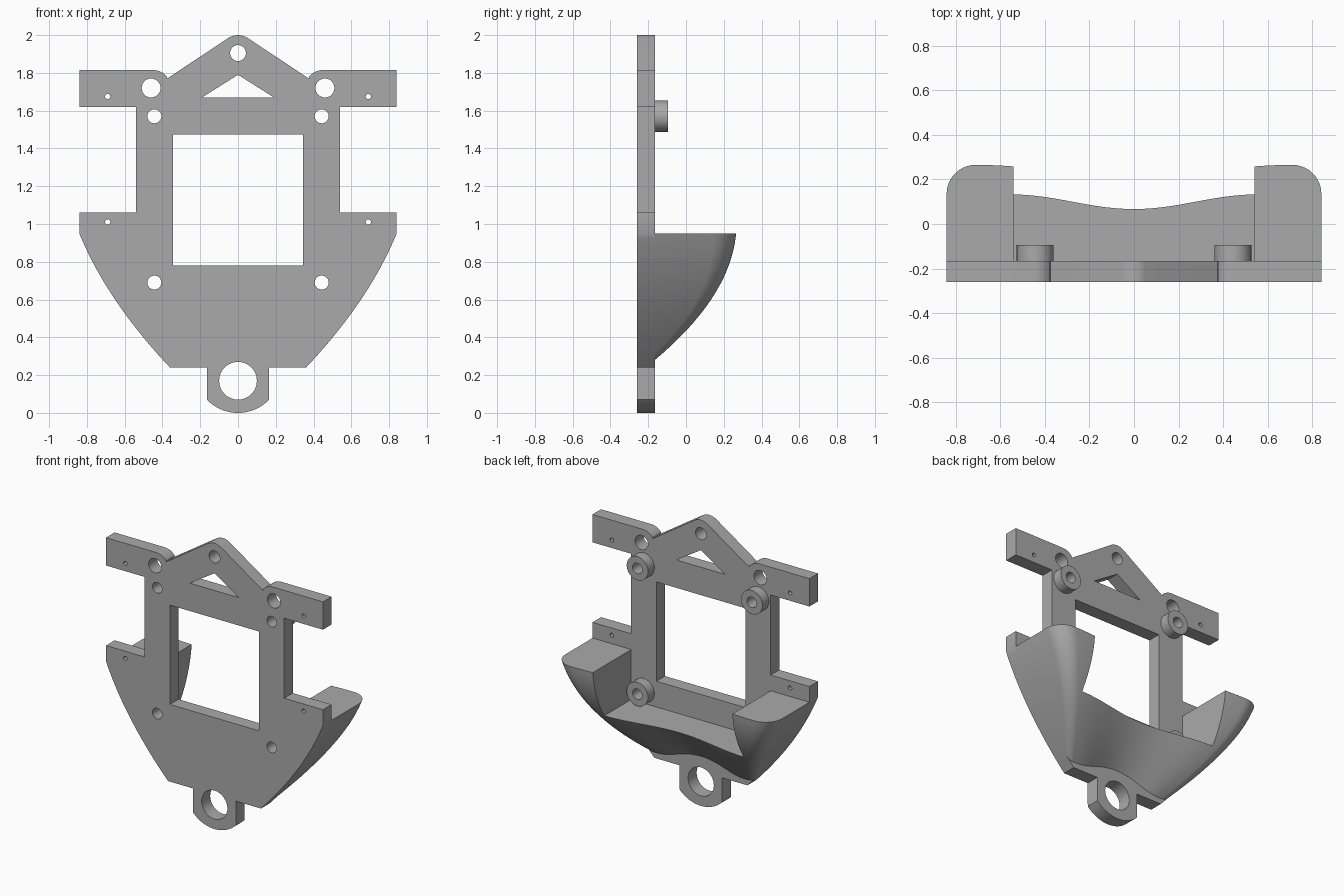
import bpy, bmesh
from math import sin, cos, pi, radians

cube = bpy.data.objects.get("Cube")
if cube:
    bpy.data.objects.remove(cube, do_unlink=True)

grey = bpy.data.materials.new("plain grey")
grey.use_nodes = True
grey.diffuse_color = (0.4, 0.4, 0.4, 1)
grey.node_tree.nodes["Principled BSDF"].inputs["Base Color"].default_value = (0.4, 0.4, 0.4, 1)

FRONT, BACK = -0.26, -0.165     # plate faces
RIM, FLOOR, FOOT = 0.95, 0.6, 0.27   # heights of the bowl
POCKET = 0.54                   # half width of the open middle


def finish(name, mesh):
    """Clean a mesh, give it the material and smooth its round faces."""
    bm = bmesh.new()
    bm.from_mesh(mesh)
    bmesh.ops.remove_doubles(bm, verts=bm.verts, dist=0.0001)
    bmesh.ops.recalc_face_normals(bm, faces=bm.faces)
    bm.to_mesh(mesh)
    bm.free()
    mesh.materials.clear()
    mesh.materials.append(grey)
    obj = bpy.data.objects.new(name, mesh)
    bpy.context.collection.objects.link(obj)
    bpy.ops.object.select_all(action='DESELECT')
    obj.select_set(True)
    bpy.context.view_layer.objects.active = obj
    bpy.ops.object.shade_smooth_by_angle(angle=radians(30))
    return obj


def arc(x, z, r, start=0, end=360, n=32):
    return [(x + r * cos(radians(start + (end - start) * i / n)),
             z + r * sin(radians(start + (end - start) * i / n))) for i in range(n + 1)]


def circle(x, z, r):
    return arc(x, z, r)[:-1]


def prism(name, loops, y0, y1):
    """Extrude x-z loops (outline first, then holes) from y0 to y1."""
    curve = bpy.data.curves.new(name, 'CURVE')
    curve.dimensions = '2D'
    curve.fill_mode = 'BOTH'
    curve.extrude = (y1 - y0) / 2
    for loop in loops:
        spline = curve.splines.new('POLY')
        spline.points.add(len(loop) - 1)
        for point, (x, z) in zip(spline.points, loop):
            point.co = (x, z, 0, 1)
        spline.use_cyclic_u = True
    temp = bpy.data.objects.new(name + " curve", curve)
    bpy.context.collection.objects.link(temp)
    bpy.context.view_layer.update()
    graph = bpy.context.evaluated_depsgraph_get()
    mesh = bpy.data.meshes.new_from_object(temp.evaluated_get(graph))
    bpy.data.objects.remove(temp, do_unlink=True)
    for v in mesh.vertices:
        x, z, d = v.co
        v.co = (x, (y0 + y1) / 2 - d, z)
    return finish(name, mesh)


def half_width(z):
    u = (z - 0.24) / 0.71
    return 0.36 + 0.48 * u + 0.19 * u * (1 - u)


# Plate: right half of the outline from bottom to top, then mirrored
half = arc(0, 0.229, 0.229, -90, -44, 10)
half += [(0.165, 0.24)]
half += [(half_width(0.24 + 0.71 * i / 24), 0.24 + 0.71 * i / 24) for i in range(25)]
half += [(0.84, 1.06), (POCKET, 1.06), (POCKET, 1.62), (0.84, 1.62), (0.84, 1.815)]
half += arc(0.45, 1.72, 0.095, 90, 140, 8)
half += [(0.375, 1.77)]
half += arc(0, 1.905, 0.095, 57, 90, 6)
outline = half + [(-x, z) for x, z in reversed(half[1:-1])]

holes = [circle(0, 0.17, 0.1), circle(0, 1.905, 0.042),
         [(-0.19, 1.67), (0.19, 1.67), (0, 1.79)],
         [(-0.345, 0.78), (0.345, 0.78), (0.345, 1.475), (-0.345, 1.475)]]
for side in (-1, 1):
    for x, z, r in ((0.46, 1.72, 0.05), (0.443, 1.57, 0.037), (0.443, 0.69, 0.037),
                    (0.69, 1.675, 0.014), (0.69, 1.01, 0.014)):
        holes.append(circle(side * x, z, r))
prism("mounting_plate", [outline] + holes, FRONT, BACK)

# Standoff rings on the back
for label, side in (("left", 1), ("right", -1)):
    for level, z in (("upper", 1.57), ("lower", 0.69)):
        prism(f"{level}_{label}_standoff",
              [circle(side * 0.443, z, 0.083), circle(side * 0.443, z, 0.037)], BACK, -0.095)


def back_points(z, x_start):
    """Back surface of the bowl at height z, from x_start out to the +x side."""
    w = half_width(z)
    v = (RIM - z) / 0.67
    depth = 0.265 - 0.06 * v - 0.37 * v * v
    r = 0.13 - 0.1 * v
    points = []
    for i in range(20):
        x = x_start + (w - r - x_start) * i / 20
        t = min(x / w / 0.85, 1)
        points.append((x, depth - (0.05 + 0.03 * v) * (1 + cos(pi * t)) / 2))
    return points + [(w - r + r * sin(a), depth - r + r * cos(a))
                     for a in (pi / 2 * i / 10 for i in range(11))]


def loft(name, z0, z1, steps, section):
    bm = bmesh.new()
    rows = []
    for k in range(steps + 1):
        z = z0 + (z1 - z0) * k / steps
        rows.append([bm.verts.new((x, y, z)) for x, y in section(z)])
    for a, b in zip(rows, rows[1:]):
        for i in range(len(a)):
            j = (i + 1) % len(a)
            bm.faces.new((a[i], a[j], b[j], b[i]))
    bm.faces.new(rows[0])
    bm.faces.new(rows[-1])
    mesh = bpy.data.meshes.new(name)
    bm.to_mesh(mesh)
    bm.free()
    return finish(name, mesh)


def bowl_section(z):
    right = back_points(z, 0)
    left = [(-x, y) for x, y in reversed(right[1:])]
    w = half_width(z)
    return left + right + [(w, BACK - 0.005), (-w, BACK - 0.005)]


def block_section(side):
    def section(z):
        ring = back_points(z, POCKET) + [(half_width(z), BACK - 0.005), (POCKET, BACK - 0.005)]
        return [(side * x, y) for x, y in ring]
    return section


# Solid lower bowl and the two raised side blocks
loft("lower_bowl", FOOT, FLOOR, 24, bowl_section)
loft("left_side_block", FLOOR, RIM, 20, block_section(1))
loft("right_side_block", FLOOR, RIM, 20, block_section(-1))
